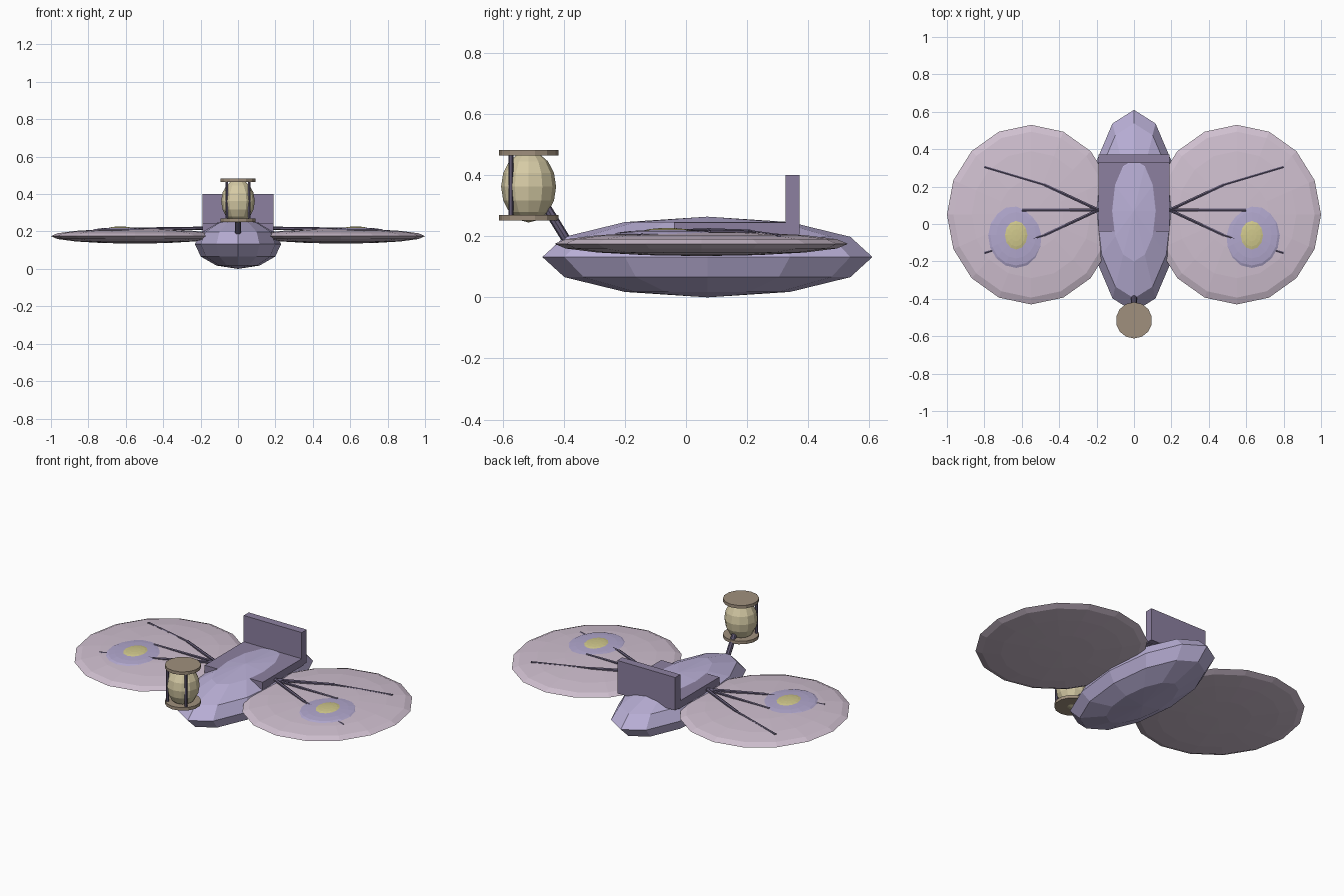
import bpy, math
from mathutils import Vector

if "Cube" in bpy.data.objects:
    bpy.data.objects.remove(bpy.data.objects["Cube"])


def material(name, r, g, b):
    m = bpy.data.materials.new(name)
    lin = [((c / 255 + 0.055) / 1.055) ** 2.4 for c in (r, g, b)]
    m.diffuse_color = (*lin, 1)
    m.use_nodes = True
    m.node_tree.nodes["Principled BSDF"].inputs["Base Color"].default_value = m.diffuse_color
    return m


LILAC = material("lilac hull", 186, 176, 215)
PURPLE = material("dull purple", 140, 128, 160)
PINK = material("pale pink wing", 208, 192, 208)
SPOT = material("lavender spot", 178, 168, 206)
YELLOW = material("soft yellow", 208, 200, 140)
CREAM = material("cream glass", 214, 203, 165)
BROWN = material("brown metal", 160, 144, 125)
DARK = material("dark strut", 100, 92, 118)


def finish(name, mat):
    ob = bpy.context.object
    ob.name = name
    ob.data.materials.append(mat)
    return ob


def ellipsoid(name, mat, loc, radii, segments, rings):
    bpy.ops.mesh.primitive_uv_sphere_add(segments=segments, ring_count=rings, radius=1, location=loc)
    bpy.context.object.scale = radii
    return finish(name, mat)


def box(name, mat, lo, hi):
    lo, hi = Vector(lo), Vector(hi)
    bpy.ops.mesh.primitive_cube_add(size=1, location=(lo + hi) / 2)
    bpy.context.object.scale = hi - lo
    return finish(name, mat)


def rod(name, mat, a, b, radius, sides=6):
    a, b = Vector(a), Vector(b)
    bpy.ops.mesh.primitive_cylinder_add(vertices=sides, radius=radius, depth=(b - a).length, location=(a + b) / 2)
    bpy.context.object.rotation_euler = (b - a).to_track_quat('Z', 'Y').to_euler()
    return finish(name, mat)


# Hull with seat deck and upright backrest
ellipsoid("hull", LILAC, (0, 0.07, 0.132), (0.23, 0.54, 0.132), 12, 6)
box("seat_deck", PURPLE, (-0.19, -0.04, 0.20), (0.19, 0.34, 0.245))
box("seat_back", PURPLE, (-0.19, 0.325, 0.205), (0.19, 0.372, 0.40))

for s, side in ((-1, "left"), (1, "right")):
    # Round wing with a two-tone eye spot
    ellipsoid(side + "_wing", PINK, (s * 0.55, 0.05, 0.175), (0.45, 0.48, 0.04), 16, 8)
    ellipsoid(side + "_spot", SPOT, (s * 0.63, -0.06, 0.207), (0.15, 0.175, 0.014), 16, 8)
    ellipsoid(side + "_spot_centre", YELLOW, (s * 0.63, -0.06, 0.214), (0.068, 0.085, 0.013), 12, 8)
    # Wing veins fanning out from the deck
    root = (s * 0.19, 0.075, 0.217)
    rod(side + "_middle_vein", DARK, root, (s * 0.60, 0.075, 0.212), 0.008)
    for f, end in ((1, "rear"), (-1, "front")):
        bend = (s * 0.48, 0.075 + f * 0.135, 0.213)
        rod(side + "_" + end + "_vein_inner", DARK, root, bend, 0.009)
        rod(side + "_" + end + "_vein_outer", DARK, bend, (s * 0.80, 0.075 + f * 0.23, 0.2), 0.007)
    # Lantern posts
    rod(side + "_lantern_post", DARK, (s * 0.061, -0.573, 0.262), (s * 0.061, -0.573, 0.47), 0.008)

# Lantern carried on a slanted stem ahead of the bow
rod("lantern_stem", DARK, (0, -0.38, 0.17), (0, -0.46, 0.30), 0.015, 8)
ellipsoid("lantern_glass", CREAM, (0, -0.515, 0.362), (0.09, 0.09, 0.117), 12, 8)
rod("lantern_base", BROWN, (0, -0.515, 0.252), (0, -0.515, 0.27), 0.097, 14)
rod("lantern_cap", BROWN, (0, -0.515, 0.464), (0, -0.515, 0.482), 0.097, 14)
